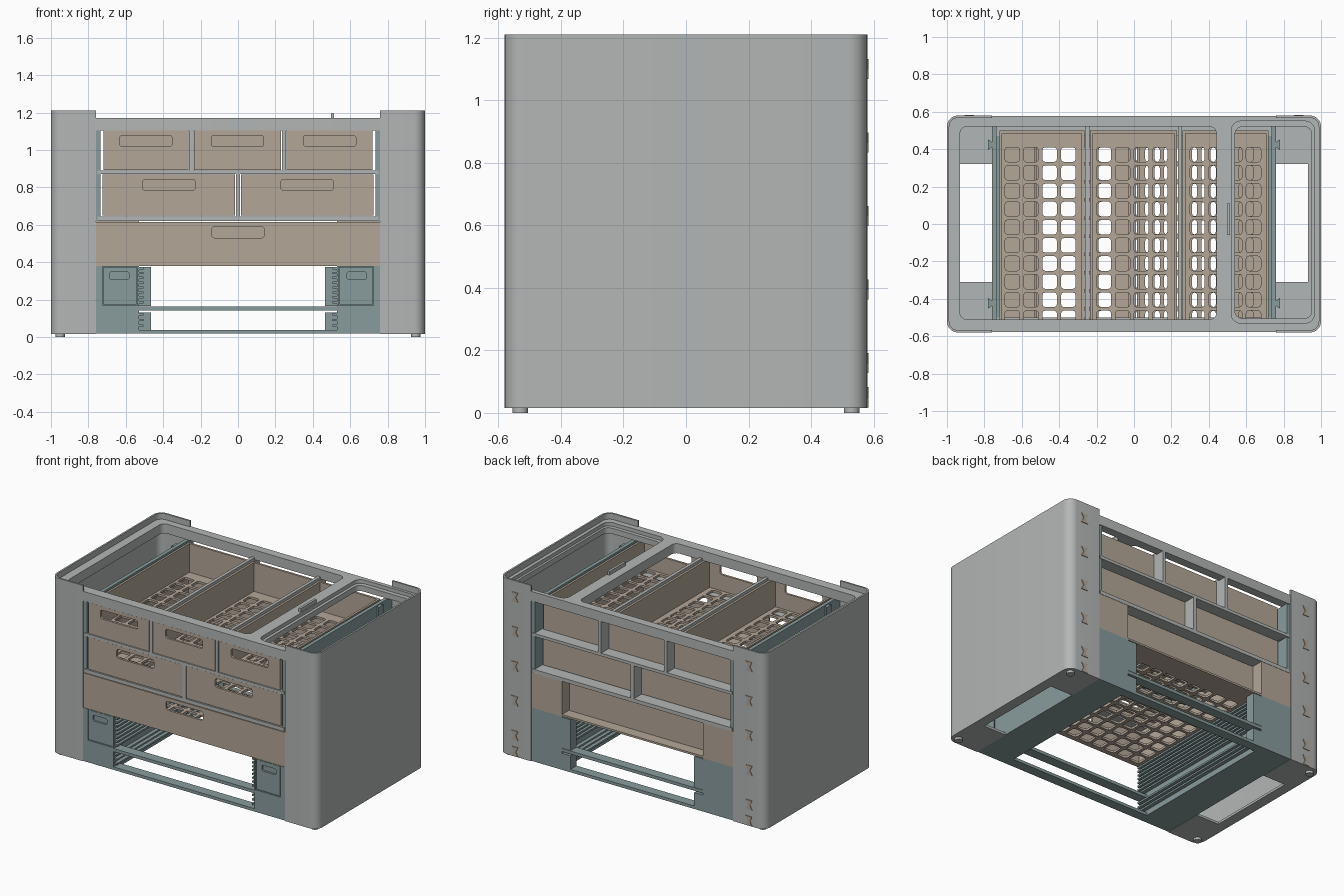
import bpy, bmesh, math
from mathutils import Vector, Matrix

cube = bpy.data.objects.get("Cube")
if cube:
    bpy.data.objects.remove(cube, do_unlink=True)
parts = []


def material(name, rgb):
    m = bpy.data.materials.new(name)
    m.use_nodes = True
    m.diffuse_color = (*rgb, 1)
    m.node_tree.nodes["Principled BSDF"].inputs["Base Color"].default_value = (*rgb, 1)
    return m


GREY = material("shell grey", (0.45, 0.47, 0.465))
TAN = material("drawer tan", (0.45, 0.385, 0.31))
TEAL = material("base teal", (0.25, 0.335, 0.34))


def add(name, mesh, mat):
    mesh.materials.clear()
    mesh.materials.append(mat)
    obj = bpy.data.objects.new(name, mesh)
    bpy.context.collection.objects.link(obj)
    parts.append(obj)
    return obj


def box(name, x, y, z, mat):
    """Box from (low, high) pairs."""
    bm = bmesh.new()
    bmesh.ops.create_cube(bm, size=1)
    for v in bm.verts:
        v.co = [p[0] if c < 0 else p[1] for c, p in zip(v.co, (x, y, z))]
    mesh = bpy.data.meshes.new(name)
    bm.to_mesh(mesh)
    bm.free()
    return add(name, mesh, mat)


def fillet(corners, steps=6):
    """Outline from (u, v, radius) corners."""
    out = []
    for i, (u, v, r) in enumerate(corners):
        p = Vector((u, v))
        if not r:
            out.append(p)
            continue
        a = (Vector(corners[i - 1][:2]) - p).normalized()
        b = (Vector(corners[(i + 1) % len(corners)][:2]) - p).normalized()
        c = p + r * (a + b)
        for k in range(steps + 1):
            t = math.pi / 2 * k / steps
            out.append(c - r * (b * math.cos(t) + a * math.sin(t)))
    return out


def rect(u0, u1, v0, v1, r=0.0, steps=6):
    return fillet([(u0, v0, r), (u1, v0, r), (u1, v1, r), (u0, v1, r)], steps)


def plate(name, loops, low, high, mat, upright=False):
    """Flat panel with holes; lies in xy, or in xz when upright."""
    curve = bpy.data.curves.new(name, "CURVE")
    curve.dimensions = "2D"
    curve.fill_mode = "BOTH"
    curve.extrude = (high - low) / 2
    for loop in loops:
        s = curve.splines.new("POLY")
        s.points.add(len(loop) - 1)
        for pt, p in zip(s.points, loop):
            pt.co = (p.x, p.y, 0, 1)
        s.use_cyclic_u = True
    tmp = bpy.data.objects.new(name + " outline", curve)
    bpy.context.collection.objects.link(tmp)
    bpy.context.view_layer.update()
    mesh = bpy.data.meshes.new_from_object(
        tmp.evaluated_get(bpy.context.evaluated_depsgraph_get()))
    bpy.data.objects.remove(tmp, do_unlink=True)
    mid = (low + high) / 2
    bm = bmesh.new()
    bm.from_mesh(mesh)
    for v in bm.verts:
        u, w, d = v.co
        v.co = (u, mid + d, w) if upright else (u, w, mid + d)
    bmesh.ops.remove_doubles(bm, verts=bm.verts, dist=1e-5)
    bmesh.ops.recalc_face_normals(bm, faces=bm.faces)
    bm.to_mesh(mesh)
    bm.free()
    mesh.name = name
    return add(name, mesh, mat)


def mirrored(make):
    """Build parts on the left, then copy them across x = 0."""
    start = len(parts)
    make()
    for obj in parts[start:]:
        mesh = obj.data.copy()
        mesh.transform(Matrix.Scale(-1, 4, (1, 0, 0)))
        mesh.flip_normals()
        add(obj.name.replace("left", "right"), mesh, obj.data.materials[0])


def c_shape(xi, y0, y1, r):
    return fillet([(0.76, -0.58, 0), (1, -0.58, 0.06), (1, 0.58, 0.06), (0.76, 0.58, 0),
                   (0.76, y1, 0), (xi, y1, r), (xi, y0, r), (0.76, y0, 0)], 8)


def drawer(name, x0, x1, z0, z1, grid_start, columns, front=None):
    mid = (x0 + x1) / 2
    f0, f1 = front or (x0, x1)
    top = z1 - 0.025
    plate(name + "_front", [rect(f0, f1, z0, z1),
          rect(mid - 0.14, mid + 0.14, top - 0.06, top, 0.015)], -0.575, -0.56, TAN, True)
    holes = [rect(u, u + 0.078, v, v + 0.078, 0.015, 2)
             for u in (grid_start + 0.1 * i for i in range(columns))
             for v in (-0.541 + 0.097 * j for j in range(10))]
    plate(name + "_floor", [rect(x0, x1, -0.565, 0.5)] + holes, z0, z0 + 0.015, TAN)
    box(name + "_back", (x0, x1), (0.485, 0.5), (z0, z1), TAN)
    for side, a in (("right", x0), ("left", x1 - 0.015)):
        box(name + "_" + side + "_side", (a, a + 0.015), (-0.565, 0.49), (z0, z1), TAN)


# Drawers
for label, a, b, g in (("right", -0.72, -0.265, -0.69), ("middle", -0.235, 0.23, -0.2),
                       ("left", 0.26, 0.72, 0.3)):
    drawer("top_drawer_" + label, a, b, 0.893, 1.103, g, 4)
drawer("middle_drawer_right", -0.725, -0.015, 0.65, 0.868, -0.69, 6)
drawer("middle_drawer_left", 0.015, 0.725, 0.65, 0.868, 0.06, 6)
drawer("wide_drawer", -0.525, 0.525, 0.38, 0.615, -0.49, 10, (-0.76, 0.76))
box("wide_drawer_ledge", (-0.53, 0.53), (0.49, 0.575), (0.38, 0.393), TAN)

# Shelf beams and dividers
for label, z in (("upper", (0.87, 0.89)), ("lower", (0.62, 0.645))):
    for end, y in (("front", (-0.578, -0.5)), ("back", (0.47, 0.578))):
        box(label + "_shelf_" + end, (-0.75, 0.75), y, z, GREY)
for i, x in enumerate((-0.25, 0.245)):
    box("top_divider_%d" % i, (x - 0.011, x + 0.011), (-0.578, 0.578), (0.87, 1.12), GREY)
box("middle_divider", (-0.012, 0.012), (-0.578, 0.578), (0.62, 0.88), GREY)

# Top frame with a stepped opening on one end
plate("top_frame", [rect(-0.995, 0.995, -0.578, 0.578, 0.058),
      rect(-0.93, 0.44, -0.51, 0.52, 0.035), rect(0.52, 0.965, -0.53, 0.55, 0.05)],
      1.105, 1.17, GREY)
plate("opening_step", [rect(0.51, 0.98, -0.55, 0.565, 0.04),
      rect(0.54, 0.95, -0.505, 0.52, 0.04)], 1.107, 1.145, GREY)
box("frame_tab", (0.498, 0.514), (-0.06, 0.11), (1.16, 1.195), GREY)


def end_parts():
    # End shell, floor flange and feet
    plate("end_shell_left", [c_shape(0.988, -0.568, 0.568, 0.048)], 0.02, 1.21, GREY)
    plate("end_floor_left", [c_shape(0.93, -0.31, 0.32, 0)], 0.016, 0.032, GREY)
    for y in (-0.53, 0.53):
        bm = bmesh.new()
        bmesh.ops.create_cone(bm, cap_ends=True, segments=24, radius1=0.025, radius2=0.025,
                              depth=0.02, matrix=Matrix.Translation((0.95, y, 0.01)))
        mesh = bpy.data.meshes.new("foot_left")
        bm.to_mesh(mesh)
        bm.free()
        add("foot_left", mesh, GREY)
        # Dovetail key on the inner wall
        plate("dovetail_left", [fillet([(0.755, y * 0.8 - 0.012, 0), (0.78, y * 0.8 - 0.028, 0),
              (0.78, y * 0.8 + 0.028, 0), (0.755, y * 0.8 + 0.012, 0)])], 0.03, 1.1, TEAL)
    # Bow-tie clips on the back
    for z in (1.1, 0.865, 0.63, 0.395, 0.16, 0.05):
        plate("back_clip_left", [fillet([(0.855, z - 0.032, 0), (0.905, z - 0.032, 0),
              (0.888, z, 0), (0.905, z + 0.032, 0), (0.855, z + 0.032, 0), (0.872, z, 0)])],
              0.577, 0.584, TAN, True)
    # Inner walls, runners and side blocks
    box("inner_wall_left", (0.735, 0.76), (-0.572, 0.572), (0.62, 1.105), TEAL)
    for z in (0.645, 0.885):
        box("drawer_runner_left", (0.715, 0.74), (-0.56, 0.55), (z - 0.015, z), TEAL)
    box("tan_block_left", (0.53, 0.76), (-0.565, 0.576), (0.38, 0.62), TAN)
    box("base_block_left", (0.53, 0.76), (-0.562, 0.576), (0.018, 0.38), TEAL)
    # Small drawer face set in the block front
    plate("block_front_left", [rect(0.53, 0.76, 0.018, 0.38), rect(0.538, 0.724, 0.168, 0.376)],
          -0.578, -0.56, TEAL, True)
    plate("small_drawer_face_left", [rect(0.542, 0.72, 0.173, 0.374),
          rect(0.582, 0.688, 0.308, 0.348, 0.012)], -0.576, -0.558, TEAL, True)
    # Rack ribs and rear posts
    for i in range(11):
        z = 0.055 + 0.03 * i if i < 3 else 0.18 + 0.026 * (i - 3)
        box("rack_rib_left", (0.505, 0.535), (-0.57, 0.55), (z, z + 0.012), TEAL)
    for z in ((0.035, 0.13), (0.165, 0.375)):
        box("rack_post_left", (0.465, 0.535), (0.51, 0.576), z, TEAL)


mirrored(end_parts)

# Cross rails between the side blocks
for z in ((0.018, 0.038), (0.142, 0.163)):
    for end, y in (("front", (-0.578, -0.51)), ("back", (0.51, 0.576))):
        box("cross_rail_" + end, (-0.535, 0.535), y, z, TEAL)

bpy.ops.object.select_all(action="DESELECT")
for obj in parts:
    obj.select_set(True)
bpy.context.view_layer.objects.active = parts[0]
bpy.ops.object.shade_smooth_by_angle(angle=math.radians(30))
